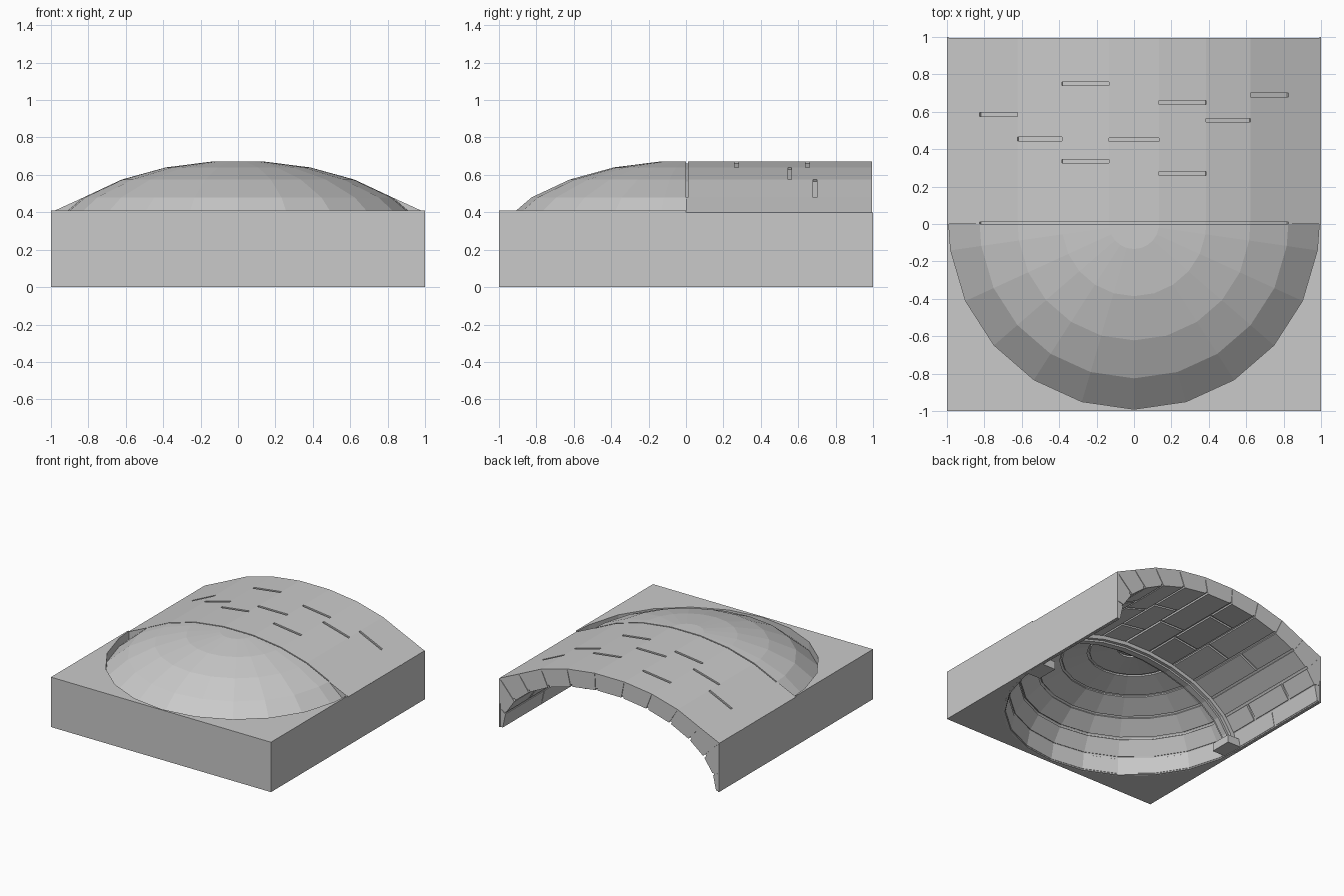
import bpy, bmesh, math
from mathutils import Vector

cube = bpy.data.objects.get("Cube")
if cube:
    bpy.data.objects.remove(cube, do_unlink=True)

STONE = (0.59, 0.59, 0.59, 1)
stone = bpy.data.materials.new("grey stone")
stone.diffuse_color = STONE
stone.use_nodes = True
bsdf = stone.node_tree.nodes["Principled BSDF"]
bsdf.inputs["Base Color"].default_value = STONE
bsdf.inputs["Roughness"].default_value = 0.9


def finish(bm, name):
    """Clean the mesh and link it as a named object."""
    bmesh.ops.remove_doubles(bm, verts=bm.verts, dist=1e-5)
    bmesh.ops.recalc_face_normals(bm, faces=bm.faces)
    mesh = bpy.data.meshes.new(name)
    bm.to_mesh(mesh)
    bm.free()
    mesh.materials.append(stone)
    obj = bpy.data.objects.new(name, mesh)
    bpy.context.scene.collection.objects.link(obj)
    return obj


def loft(bm, rings):
    """Skin a chain of equal closed sections and cap both ends."""
    rows = [[bm.verts.new(p) for p in ring] for ring in rings]
    n = len(rows[0])
    for a, b in zip(rows, rows[1:]):
        for i in range(n):
            j = (i + 1) % n
            bm.faces.new((a[i], a[j], b[j], b[i]))
    bm.faces.new(rows[0][::-1])
    bm.faces.new(rows[-1])


def prism_y(bm, section, y0, y1):
    loft(bm, [[(x, y, z) for x, z in section] for y in (y0, y1)])


def box(bm, x0, x1, y0, y1, z0, z1):
    prism_y(bm, [(x0, z0), (x1, z0), (x1, z1), (x0, z1)], y0, y1)


def mirror(half):
    return [(-x, z) for x, z in half] + [(x, z) for x, z in reversed(half)]


def section(o0, o1, i0, i1, gap):
    """Wedge between two joints, its inner corners drawn in by the gap."""
    i0, i1 = Vector(i0), Vector(i1)
    step = (i1 - i0).normalized() * gap
    return [o0, o1, tuple(i1 - step), tuple(i0 + step)]


def between(a, b, t):
    return tuple(Vector(a).lerp(Vector(b), t))


def filling(o0, o1, i0, i1):
    """Mortar section, slightly recessed on both sides."""
    return [between(o0, i0, 0.08), between(o1, i1, 0.08),
            between(o1, i1, 0.9), between(o0, i0, 0.9)]


# Half profiles from the springing up to the crown; the inner one is an ellipse
COURSES = 13
crown = [(0.825, 0.48), (0.622, 0.575), (0.386, 0.64), (0.134, 0.672)]
vault_outer = [(0.99, 0), (0.99, 0.15), (1, 0.40)] + crown
dome_outer = [(0.99, 0), (0.99, 0.15), (0.99, 0.34)] + crown
inner = [(0.97 * math.cos(k * math.pi / COURSES), 0.54 * math.sin(k * math.pi / COURSES))
         for k in range(len(vault_outer))]
GAP = 0.01

# Barrel vault: courses of stones with staggered cross joints
outer_arc, inner_arc = mirror(vault_outer), mirror(inner)
joints = [[0.5], [0.3, 0.7], [], [0.585], [0.455], [0.335, 0.75], [0.45],
          [0.27, 0.65], [0.555], [0.69], [], [0.3, 0.7], [0.5]]
stones, mortar = bmesh.new(), bmesh.new()
for k, cuts in enumerate(joints):
    corners = outer_arc[k], outer_arc[k + 1], inner_arc[k], inner_arc[k + 1]
    seam = GAP if 3 <= k <= 9 else 0
    ends = [seam - GAP] + cuts + [1 + GAP / 2]
    for y0, y1 in zip(ends, ends[1:]):
        prism_y(stones, section(*corners, GAP), y0 + GAP, y1 - GAP)
    prism_y(mortar, filling(*corners), 0, 0.99)
finish(stones, "vault_stones")
finish(mortar, "vault_mortar")

# Half dome: concentric stone rings around the front
STEP = math.pi / 11
angles = [-math.pi / 2] + [k * STEP for k in range(-5, 6)] + [math.pi / 2]


def revolve(bm, sec):
    loft(bm, [[(r * math.sin(a), -r * math.cos(a), z) for r, z in sec] for a in angles])


rings, filler = bmesh.new(), bmesh.new()
for k in range(len(inner) - 1):
    corners = dome_outer[k], dome_outer[k + 1], inner[k], inner[k + 1]
    revolve(rings, section(*corners, GAP))
    revolve(filler, filling(*corners))
finish(rings, "dome_rings")
finish(filler, "dome_mortar")
cap = bmesh.new()
(ox, oz), (ix, iz) = dome_outer[-1], inner[-1]
revolve(cap, [(0.0001, oz), (ox, oz), (ix - GAP, iz), (0.0001, iz)])
finish(cap, "dome_cap")

# Square block around the dome, open in the middle
outline = [(0.99 * math.sin(a), -0.99 * math.cos(a)) for a in angles]
outline += [(1, 0), (1, -1), (-1, -1), (-1, 0)]
block = bmesh.new()
loft(block, [[(x, y, z) for x, y in outline] for z in (0, 0.41)])
finish(block, "front_block")

# Thin side walls under the vault
for side, name in ((1, "left_wall"), (-1, "right_wall")):
    wall = bmesh.new()
    box(wall, side * 0.992, side, 0, 1, 0, 0.398)
    finish(wall, name)

# Arched rib where vault and dome meet, in two stepped bands
for name, depth, width in (("rib_band", 0.04, 0.05), ("rib_fillet", 0.06, 0.025)):
    rib = bmesh.new()
    path = mirror([(0.965, 0.05)] + inner[1:])
    for k in range(len(path) - 1):
        a, b = path[k], path[k + 1]
        a2, b2 = [(x * (1 - depth), z * (1 - 1.4 * depth)) for x, z in (a, b)]
        prism_y(rib, [a, b, b2, a2], -width, width)
    finish(rib, name)

# Corbels that carry the rib
for side, name in ((1, "left_corbel"), (-1, "right_corbel")):
    corbel = bmesh.new()
    box(corbel, side * 0.85, side * 0.985, -0.09, 0.09, 0.005, 0.07)
    finish(corbel, name)
